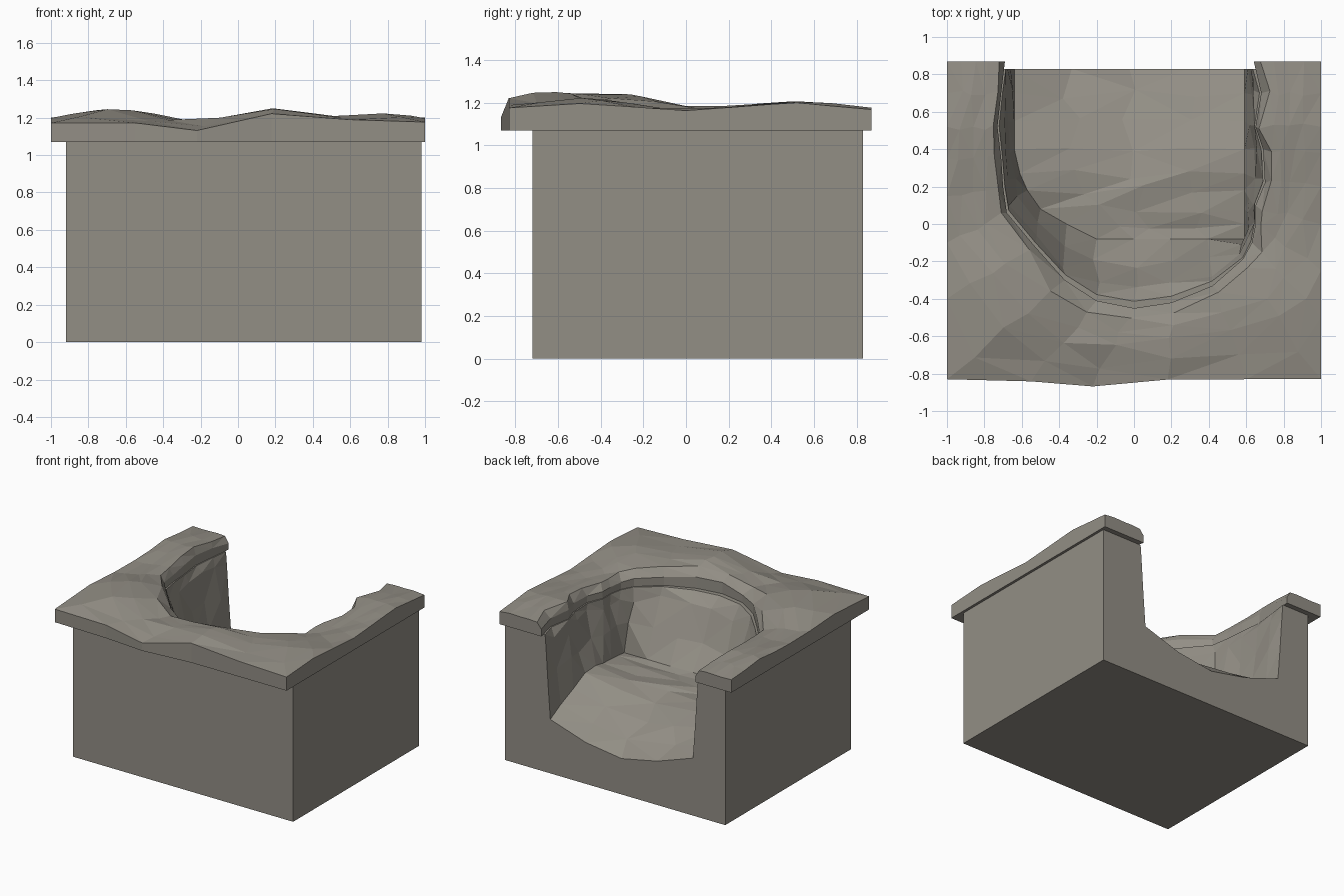
import bpy, bmesh, math, random
from mathutils import Vector

random.seed(4)
cube = bpy.data.objects.get("Cube")
if cube:
    bpy.data.objects.remove(cube)

stone = bpy.data.materials.new("grey_stone")
stone.use_nodes = True
colour = (0.29, 0.272, 0.235, 1)
stone.diffuse_color = colour
stone.node_tree.nodes["Principled BSDF"].inputs["Base Color"].default_value = colour

BASE_TOP, BACK, SLAB_BACK = 1.07, 0.83, 0.87

# Matching U-shaped paths, from back at -x round the front to back at +x
rim = [(-.69, .87), (-.71, .7), (-.73, .52), (-.71, .35), (-.7, .2), (-.68, .06),
       (-.53, -.12), (-.37, -.3), (-.2, -.41), (0, -.45), (.2, -.42), (.42, -.33),
       (.58, -.19), (.63, -.1), (.65, 0), (.65, .1), (.7, .22), (.69, .4),
       (.65, .52), (.68, .7), (.64, .87)]
outer = [(-1, y) for y in (.87, .7, .52, .35, .15, -.1, -.4, -.83)]
outer += [(x, -.83) for x in (-.55, -.22, .18, .6)]
outer += [(1, y) for y in (-.83, -.5, -.25, 0, .2, .38, .52, .7, .87)]
foot_x = (-.64, -.64, -.64, -.64, -.61, -.57, -.5, -.36, -.2)
foot_y = (.83, .7, .55, .4, .27, .18, .08, 0, -.08)
SEGS = 4

# Rolling ground: (x, y, height, radius)
bumps = [(-.69, -.43, .095, .32), (.18, -.66, .085, .3), (.8, -.5, .055, .3),
         (.85, .53, .04, .3), (-.85, .5, .04, .3), (-.3, -.85, -.05, .18)]


def ground(x, y):
    return 1.165 + sum(h * math.exp(-((x - a) ** 2 + (y - b) ** 2) / r ** 2)
                       for a, b, h, r in bumps)


def floor_height(y, t):
    drop = max(0, (y - .3) / .53) ** 1.2
    edge = abs(2 * t - 1) ** 2 * .15 * max(0, y / BACK)
    return .59 - .29 * drop + edge - .03 * t * max(0, y)


def jitter(amount):
    return random.uniform(-amount, amount)


def strip(bm, a, b):
    """Join two rows of vertices with quads."""
    for i in range(len(a) - 1):
        bm.faces.new((a[i], a[i + 1], b[i + 1], b[i]))


def finish(bm, name):
    rough = [f for f in bm.faces if len(f.verts) == 4 and f.calc_area() < .3]
    bmesh.ops.triangulate(bm, faces=rough)
    bmesh.ops.recalc_face_normals(bm, faces=bm.faces)
    mesh = bpy.data.meshes.new(name)
    bm.to_mesh(mesh)
    bm.free()
    mesh.materials.append(stone)
    obj = bpy.data.objects.new(name, mesh)
    bpy.context.collection.objects.link(obj)


# Ground slab: a closed strip swept along the U
bm = bmesh.new()
sections = []
last = len(rim) - 1
for i, (r, o) in enumerate(zip(rim, outer)):
    inner, edge = Vector((*r, 0)), Vector((*o, 0))
    if edge.y < -.8:
        edge.y -= .04 * math.exp(-((edge.x + .27) / .25) ** 2)
    points = [Vector((inner.x, inner.y, BASE_TOP))]
    for t in (0, .1, .3, .5, .75, 1):
        p = inner.lerp(edge, t)
        if 0 < t < 1 and 0 < i < last:
            p += Vector((jitter(.02), jitter(.02), 0))
        p.z = ground(p.x, p.y) - (.05 if t == 0 else 0) + jitter(.006)
        points.append(p)
    points.append(Vector((edge.x, edge.y, BASE_TOP)))
    sections.append([bm.verts.new(p) for p in points])
for a, b in zip(sections, sections[1:]):
    strip(bm, a + a[:1], b + b[:1])
bm.faces.new(sections[0])
bm.faces.new(sections[-1])
finish(bm, "ground_slab")

# Base block: hollow floor first, one row across at each depth
bm = bmesh.new()
rows = []
for x0, y in zip(foot_x, foot_y):
    row = []
    for k in range(SEGS + 1):
        t = k / SEGS
        inside = 0 < k < SEGS and -.05 < y < .8
        x = x0 + (.59 - x0) * t + (jitter(.05) if inside else 0)
        yy = y + (jitter(.03) if inside else 0)
        row.append(bm.verts.new((x, yy, floor_height(y, t) + jitter(.012))))
    rows.append(row)
for a, b in zip(rows, rows[1:]):
    strip(bm, a, b)
foot = [r[0] for r in rows] + rows[-1][1:-1] + [r[-1] for r in reversed(rows)]

# Hollow walls climbing from the floor to the slab
walls = [foot]
for inward, climb in ((.62, .4), (.27, .83), (.1, 1)):
    ring = []
    for i, (r, f) in enumerate(zip(rim, foot)):
        p = Vector((*r, BASE_TOP)).lerp(f.co, inward)
        p.z = f.co.z + (BASE_TOP - f.co.z) * climb
        if climb < 1 and 0 < i < last:
            p += Vector((jitter(.02), jitter(.02), jitter(.04)))
        p.y = BACK if i in (0, last) else min(p.y, BACK)
        ring.append(bm.verts.new(p))
    strip(bm, walls[-1], ring)
    walls.append(ring)

# Outer sides, underside and notched back of the block
def block_ring(z):
    return [bm.verts.new((.03 + .95 * x, -.72 + (y + .83) * 1.55 / 1.7, z))
            for x, y in outer]


top, bottom = block_ring(BASE_TOP), block_ring(0)
strip(bm, walls[-1], top)
strip(bm, top, bottom)
bm.faces.new(bottom)
left_edge = [w[0] for w in reversed(walls)]
right_edge = [w[-1] for w in walls]
bm.faces.new([bottom[0], top[0]] + left_edge + rows[0][1:-1]
             + right_edge + [top[-1], bottom[-1]])
finish(bm, "base_block")
